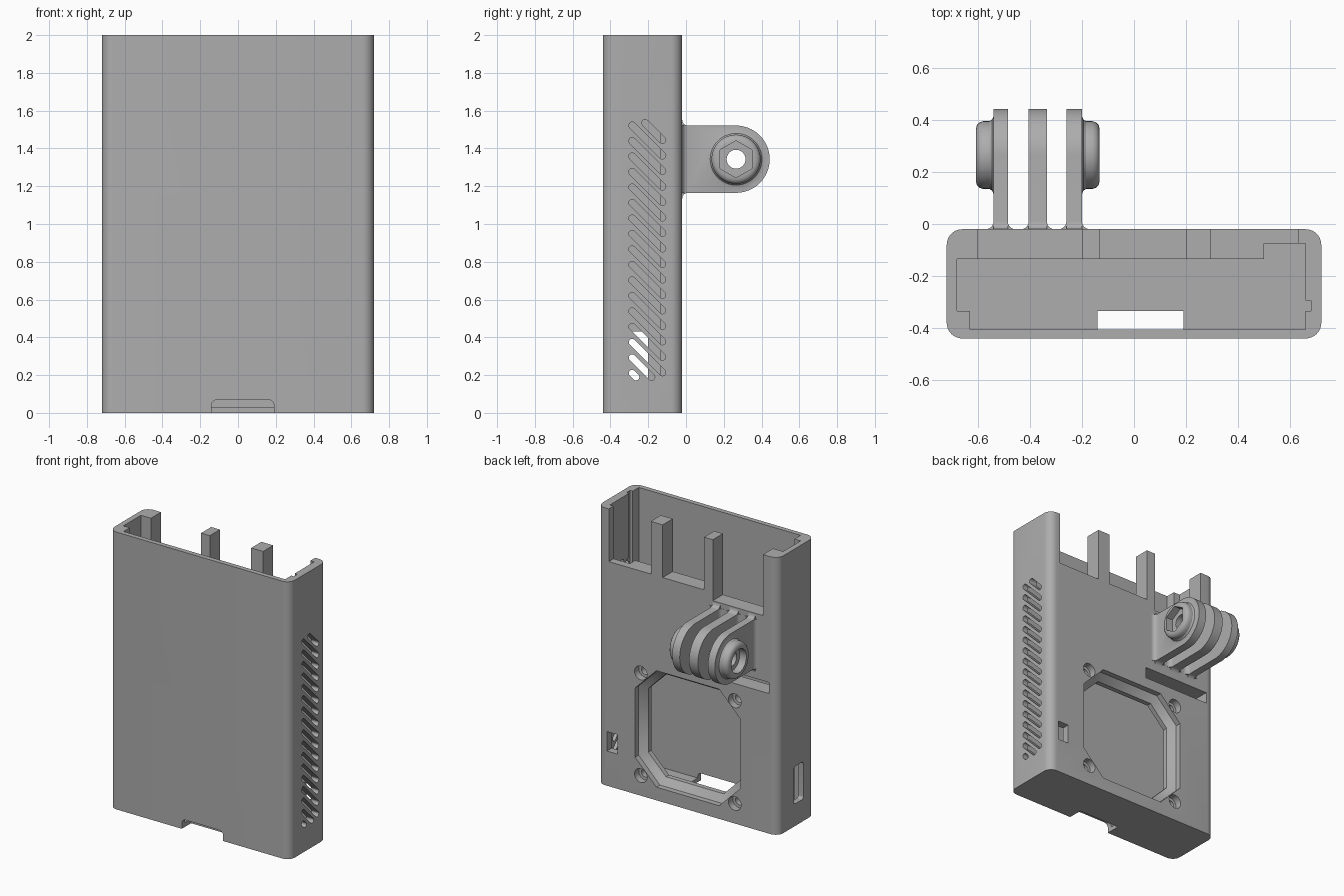
import bpy, bmesh, math
from mathutils import Vector

if "Cube" in bpy.data.objects:
    bpy.data.objects.remove(bpy.data.objects["Cube"], do_unlink=True)

grey = bpy.data.materials.new("plain grey")
grey.use_nodes = True
COLOUR = (0.42, 0.42, 0.42, 1)
grey.diffuse_color = COLOUR
grey.node_tree.nodes["Principled BSDF"].inputs["Base Color"].default_value = COLOUR

PLACE = {"x": lambda u, v, w: (w, u, v),
         "y": lambda u, v, w: (u, w, v),
         "z": lambda u, v, w: (u, v, w)}


def make(name, bm):
    bmesh.ops.recalc_face_normals(bm, faces=bm.faces)
    mesh = bpy.data.meshes.new(name)
    bm.to_mesh(mesh)
    bm.free()
    mesh.materials.append(grey)
    obj = bpy.data.objects.new(name, mesh)
    bpy.context.collection.objects.link(obj)
    return obj


def loft(bm, axis, rings):
    """Closed solid through rings of (outline, position along axis)."""
    loops = [[bm.verts.new(PLACE[axis](u, v, w)) for u, v in pts] for pts, w in rings]
    for a, b in zip(loops, loops[1:]):
        n = len(a)
        for i in range(n):
            bm.faces.new((a[i], a[(i + 1) % n], b[(i + 1) % n], b[i]))
    bm.faces.new(loops[0])
    bm.faces.new(loops[-1])


def solid(name, axis, *rings):
    bm = bmesh.new()
    loft(bm, axis, rings)
    return make(name, bm)


def prism(name, axis, pts, a, b):
    return solid(name, axis, (pts, a), (pts, b))


def arc(u, v, r, start, end, n):
    angles = [math.radians(start + (end - start) * i / n) for i in range(n + 1)]
    return [(u + r * math.cos(t), v + r * math.sin(t)) for t in angles]


def circle(u, v, r, n=48):
    return arc(u, v, r, 90, 450, n)[:-1]


def rounded(u0, u1, v0, v1, r, n=8):
    return (arc(u1 - r, v1 - r, r, 0, 90, n) + arc(u0 + r, v1 - r, r, 90, 180, n)
            + arc(u0 + r, v0 + r, r, 180, 270, n) + arc(u1 - r, v0 + r, r, 270, 360, n))


def rect(u0, u1, v0, v1):
    return [(u0, v0), (u1, v0), (u1, v1), (u0, v1)]


def octagon(v, h, c):
    return [(s * a, v + t * b) for s, t, flip in
            ((1, 1, 0), (-1, 1, 1), (-1, -1, 0), (1, -1, 1))
            for a, b in ([(h, h - c), (h - c, h)] if not flip else [(h - c, h), (h, h - c)])]


def combine(target, tool, operation="DIFFERENCE"):
    mod = target.modifiers.new("bool", "BOOLEAN")
    mod.operation, mod.solver, mod.object = operation, "EXACT", tool
    bpy.context.view_layer.objects.active = target
    bpy.ops.object.modifier_apply(modifier=mod.name)
    bpy.data.objects.remove(tool, do_unlink=True)


# Case shell with its stepped cavity and board grooves
case = prism("case", "z", rounded(-0.72, 0.72, -0.44, -0.02, 0.06), 0, 2)
cavity = [(-0.63, -0.405), (0.66, -0.405), (0.66, -0.335), (0.68, -0.335), (0.68, -0.295),
          (0.66, -0.295), (0.66, -0.075), (0.5, -0.075), (0.5, -0.135), (-0.68, -0.135),
          (-0.68, -0.335), (-0.63, -0.335)]
combine(case, prism("cutter", "z", cavity, 0.03, 2.2))

# Back wall top openings, leaving two prongs and corner posts
for x0, x1, z in ((-0.6, -0.2, 1.56), (-0.13, 0.2, 1.62), (0.295, 0.63, 1.62)):
    combine(case, prism("cutter", "z", rect(x0, x1, -0.2, 0.1), z, 2.2))

# Fan opening, tapering inward
FAN = 0.515
combine(case, solid("cutter", "y", (octagon(FAN, 0.37, 0.14), -0.2), (octagon(FAN, 0.37, 0.14), -0.1),
                    (octagon(FAN, 0.42, 0.17), -0.06), (octagon(FAN, 0.42, 0.17), 0.1)))

# Countersunk fan screw holes
for x in (-0.375, 0.375):
    for z in (FAN - 0.37, FAN + 0.37):
        combine(case, solid("cutter", "y", (circle(x, z, 0.03, 24), -0.2), (circle(x, z, 0.03, 24), -0.07),
                            (circle(x, z, 0.05, 24), -0.069), (circle(x, z, 0.05, 24), 0.1)))

# Strap slot, small rear window, bottom notch and side port
combine(case, prism("cutter", "y", rect(-0.65, -0.12, 1.01, 1.09), -0.2, 0.1))
combine(case, prism("cutter", "y", rect(0.56, 0.645, 0.25, 0.39), -0.2, 0.1))
combine(case, prism("cutter", "y", rounded(-0.14, 0.19, -0.1, 0.07, 0.03), -0.6, -0.335))
combine(case, prism("cutter", "x", rounded(-0.31, -0.2, 0.16, 0.43, 0.02), -0.9, -0.6))

# Slanted vents on one side
bm = bmesh.new()
LOW, HIGH, SPAN = 0.19, 1.535, 0.16
for k in range(19):
    c = LOW + 0.02 + 0.082 * k
    t0, t1 = max(0, c - HIGH), min(SPAN, c - LOW)
    if t1 - t0 > 0.01:
        slot = (arc(-0.285 + t1, c - t1, 0.018, -135, 45, 8)
                + arc(-0.285 + t0, c - t0, 0.018, 45, 225, 8))
        loft(bm, "x", [(slot, 0.6), (slot, 0.9)])
combine(case, make("cutter", bm))

# Hinge fins with flared feet
PY, PZ, R = 0.265, 1.343, 0.178
fin_side = ([(-0.05, PZ - R - 0.03)] + arc(0.01, PZ - R - 0.03, 0.03, 180, 90, 6)
            + arc(PY, PZ, R, -90, 90, 32)
            + arc(0.01, PZ + R + 0.03, 0.03, 270, 180, 6) + [(-0.05, PZ + R + 0.03)])
parts = []
for label, x0, x1 in (("right", -0.54, -0.485), ("middle", -0.405, -0.335), ("left", -0.26, -0.2)):
    fin = prism(label + "_fin", "x", fin_side, x0, x1)
    foot = ([(x0 - 0.03, -0.05)] + arc(x0 - 0.03, 0.01, 0.03, 270, 360, 6)
            + arc(x1 + 0.03, 0.01, 0.03, 180, 270, 6) + [(x1 + 0.03, -0.05)])
    combine(fin, prism("foot", "z", foot, PZ - R, PZ + R), "UNION")
    parts.append(fin)

# Round bosses on the outer fins
for i, base, side in ((0, -0.54, -1), (2, -0.2, 1)):
    rings = [(0.15, -0.01), (0.15, 0), (0.137, 0.005), (0.13, 0.016), (0.13, 0.04),
             (0.125, 0.055), (0.115, 0.064), (0.1, 0.068)]
    boss = solid("boss", "x", *[(circle(PY, PZ, r), base + side * d) for r, d in rings])
    combine(parts[i], boss, "UNION")

# Hexagonal nut seat, round bolt seat and pivot hole
combine(parts[2], prism("cutter", "x", circle(PY, PZ, 0.098, 6), -0.185, 0))
combine(parts[0], prism("cutter", "x", circle(PY, PZ, 0.085), -0.7, -0.555))
for fin in parts:
    combine(fin, prism("cutter", "x", circle(PY, PZ, 0.05, 32), -0.8, 0))

# Smooth curves, sharp edges
bpy.ops.object.select_all(action="DESELECT")
for obj in [case] + parts:
    obj.select_set(True)
bpy.context.view_layer.objects.active = case
bpy.ops.object.shade_smooth_by_angle(angle=math.radians(30))
